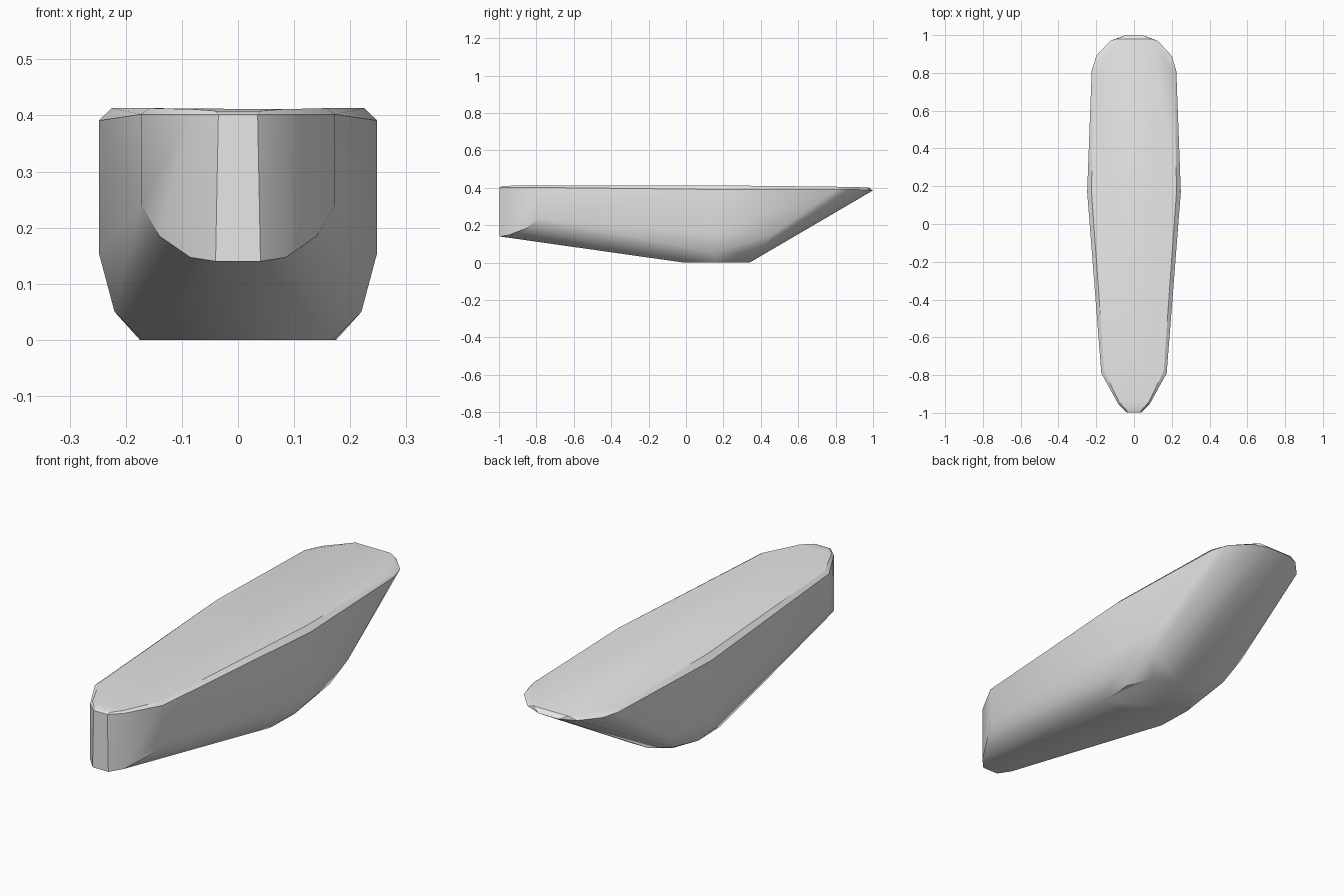
import bpy
import bmesh
import math

cube = bpy.data.objects.get("Cube")
if cube:
    bpy.data.objects.remove(cube, do_unlink=True)

# Plain grey material
grey = bpy.data.materials.new("light grey")
grey.use_nodes = True
colour = (0.8, 0.8, 0.8, 1.0)
grey.diffuse_color = colour
grey.node_tree.nodes["Principled BSDF"].inputs["Base Color"].default_value = colour

# Half outlines of the hull, mirrored across x
deck = [(0.04, -0.985, 0.408), (0.08, -0.94, 0.411), (0.157, -0.78, 0.413),
        (0.225, 0.17, 0.413), (0.215, 0.79, 0.406), (0.09, 0.98, 0.402)]
rim = [(0.035, -0.997, 0.402), (0.085, -0.95, 0.402), (0.173, -0.79, 0.402),
       (0.248, 0.17, 0.391), (0.224, 0.81, 0.392), (0.2, 0.89, 0.391),
       (0.125, 0.97, 0.388), (0.05, 0.998, 0.385)]
bow_foot = [(0.04, -0.997, 0.14), (0.085, -0.95, 0.147),
            (0.14, -0.85, 0.185), (0.173, -0.79, 0.24)]
chine = [(0.248, 0.17, 0.155), (0.22, 0.15, 0.05),
         (0.236, 0.46, 0.15), (0.2, 0.38, 0.06)]
keel = [(0.17, -0.01, 0), (0.175, 0.16, 0), (0.13, 0.28, 0), (0.05, 0.34, 0)]

# Solid hull wrapped around the outlines
bm = bmesh.new()
for x, y, z in deck + rim + bow_foot + chine + keel:
    for side in (-1, 1):
        bm.verts.new((side * x, y, z))
bmesh.ops.convex_hull(bm, input=bm.verts[:])
loose = [v for v in bm.verts if not v.link_faces]
bmesh.ops.delete(bm, geom=loose, context='VERTS')
bmesh.ops.dissolve_limit(bm, angle_limit=math.radians(1),
                         verts=bm.verts[:], edges=bm.edges[:])
bmesh.ops.recalc_face_normals(bm, faces=bm.faces[:])

mesh = bpy.data.meshes.new("hull")
bm.to_mesh(mesh)
bm.free()
mesh.materials.append(grey)
hull = bpy.data.objects.new("hull", mesh)
bpy.context.collection.objects.link(hull)

# Smooth sides with crisp deck and foot edges
for obj in bpy.context.selected_objects:
    obj.select_set(False)
hull.select_set(True)
bpy.context.view_layer.objects.active = hull
bpy.ops.object.shade_smooth_by_angle(angle=math.radians(30))
